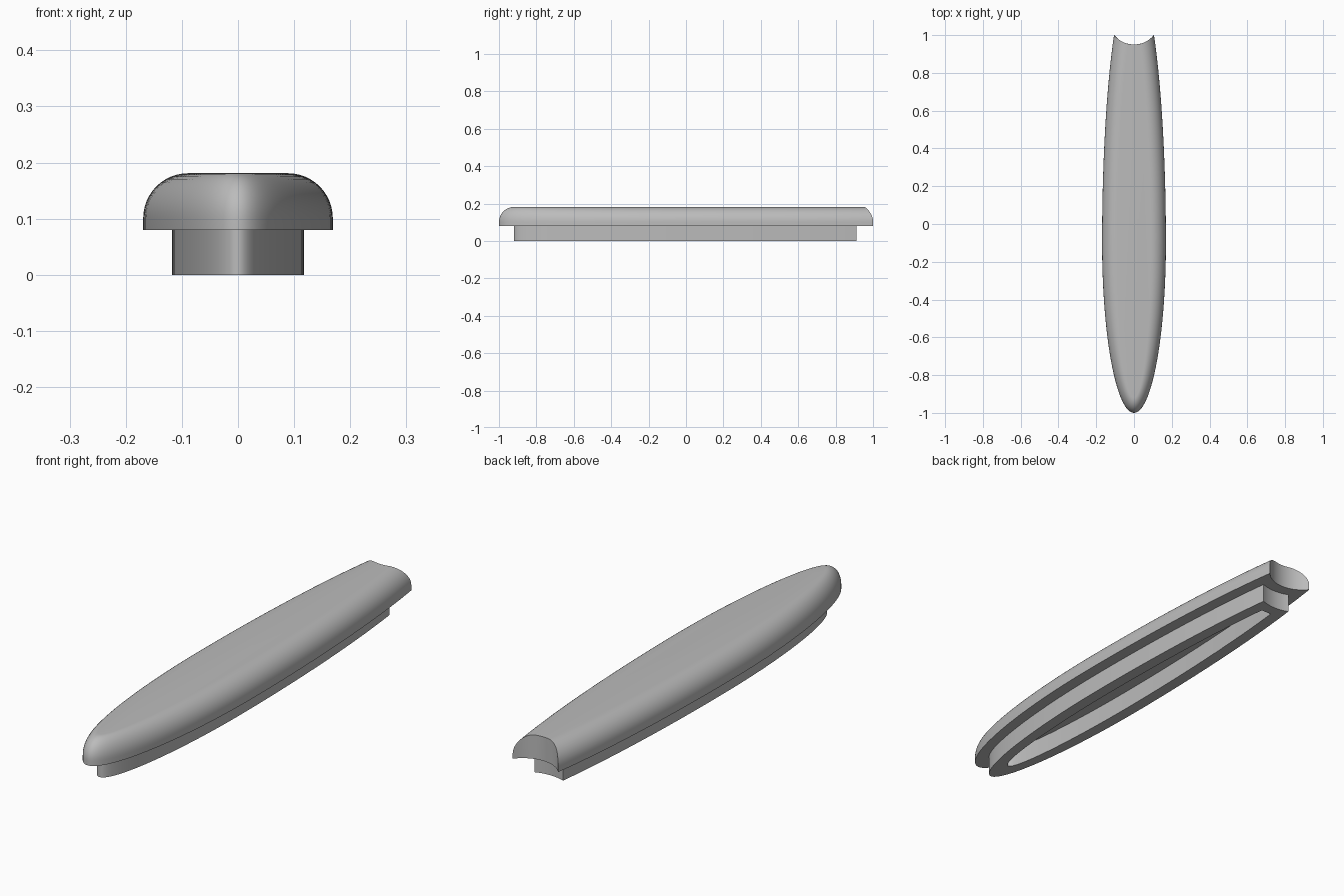
import bpy
import bmesh
from math import sin, cos, pi, sqrt

if "Cube" in bpy.data.objects:
    bpy.data.objects.remove(bpy.data.objects["Cube"], do_unlink=True)

HALF_WIDTH, MID_Y = 0.169, -0.1      # widest station
NOSE_LEN, TAIL_LEN = 0.9, 1.41       # ellipse lengths ahead of and behind it
NOTCH_Y, NOTCH_R = 1.085, 0.135      # round notch in the tail

grey = bpy.data.materials.new("plain grey")
grey.use_nodes = True
colour = (0.5, 0.5, 0.5, 1)
grey.diffuse_color = colour
grey.node_tree.nodes["Principled BSDF"].inputs["Base Color"].default_value = colour


def outline(side, nose, notch=NOTCH_R):
    """Closed plan outline, inset at the sides and nose, with a notched tail."""
    def width(y):
        return HALF_WIDTH * sqrt(1 - ((y - MID_Y) / TAIL_LEN) ** 2) - side

    # Find where the side meets the notch
    end = 0.95
    for _ in range(40):
        end = NOTCH_Y - sqrt(notch ** 2 - width(end) ** 2)
    corner = width(end)
    pts = []
    for i in range(64):                       # nose, from left to right
        a = pi * i / 64
        pts.append(((HALF_WIDTH - side) * cos(a), MID_Y - (NOSE_LEN - nose) * sin(a)))
    sides = [MID_Y + (end - MID_Y) * i / 24 for i in range(25)]
    pts += [(-width(y), y) for y in sides]
    for i in range(1, 16):                    # concave tail
        x = corner * (i / 8 - 1)
        pts.append((x, NOTCH_Y - sqrt(notch ** 2 - x ** 2)))
    pts += [(width(y), y) for y in reversed(sides[1:])]
    return pts


def loft(name, layers, closed=False):
    """Skin a stack of outlines; cap the ends or join last to first."""
    bm = bmesh.new()
    rings = [[bm.verts.new((x, y, z)) for x, y in pts] for pts, z in layers]
    pairs = list(zip(rings, rings[1:]))
    if closed:
        pairs.append((rings[-1], rings[0]))
    else:
        bm.faces.new(rings[0])
        bm.faces.new(rings[-1])
    for low, high in pairs:
        for i in range(len(low)):
            j = (i + 1) % len(low)
            bm.faces.new((low[i], low[j], high[j], high[i]))
    bmesh.ops.recalc_face_normals(bm, faces=bm.faces)
    mesh = bpy.data.meshes.new(name)
    bm.to_mesh(mesh)
    bm.free()
    mesh.materials.append(grey)
    obj = bpy.data.objects.new(name, mesh)
    bpy.context.collection.objects.link(obj)
    bpy.ops.object.select_all(action="DESELECT")
    obj.select_set(True)
    bpy.context.view_layer.objects.active = obj
    bpy.ops.object.shade_smooth_by_angle(angle=pi / 6)
    return obj


# Rounded cap: short upright edge, then a quarter-round to the flat top
RADIUS, BASE, TOP = 0.08, 0.08, 0.181
cap_layers = [(outline(0, 0), BASE)]
for i in range(13):
    a = pi / 2 * i / 12
    inset = RADIUS * (1 - cos(a))
    cap_layers.append((outline(inset, inset), TOP - RADIUS * (1 - sin(a))))
loft("rounded_cap", cap_layers)

# Hollow rim wall under the cap
outer = outline(0.051, 0.08, NOTCH_R + 0.05)
inner = outline(0.101, 0.19, NOTCH_R + 0.1)
loft("under_rim", [(outer, 0), (outer, BASE), (inner, BASE), (inner, 0)], closed=True)
